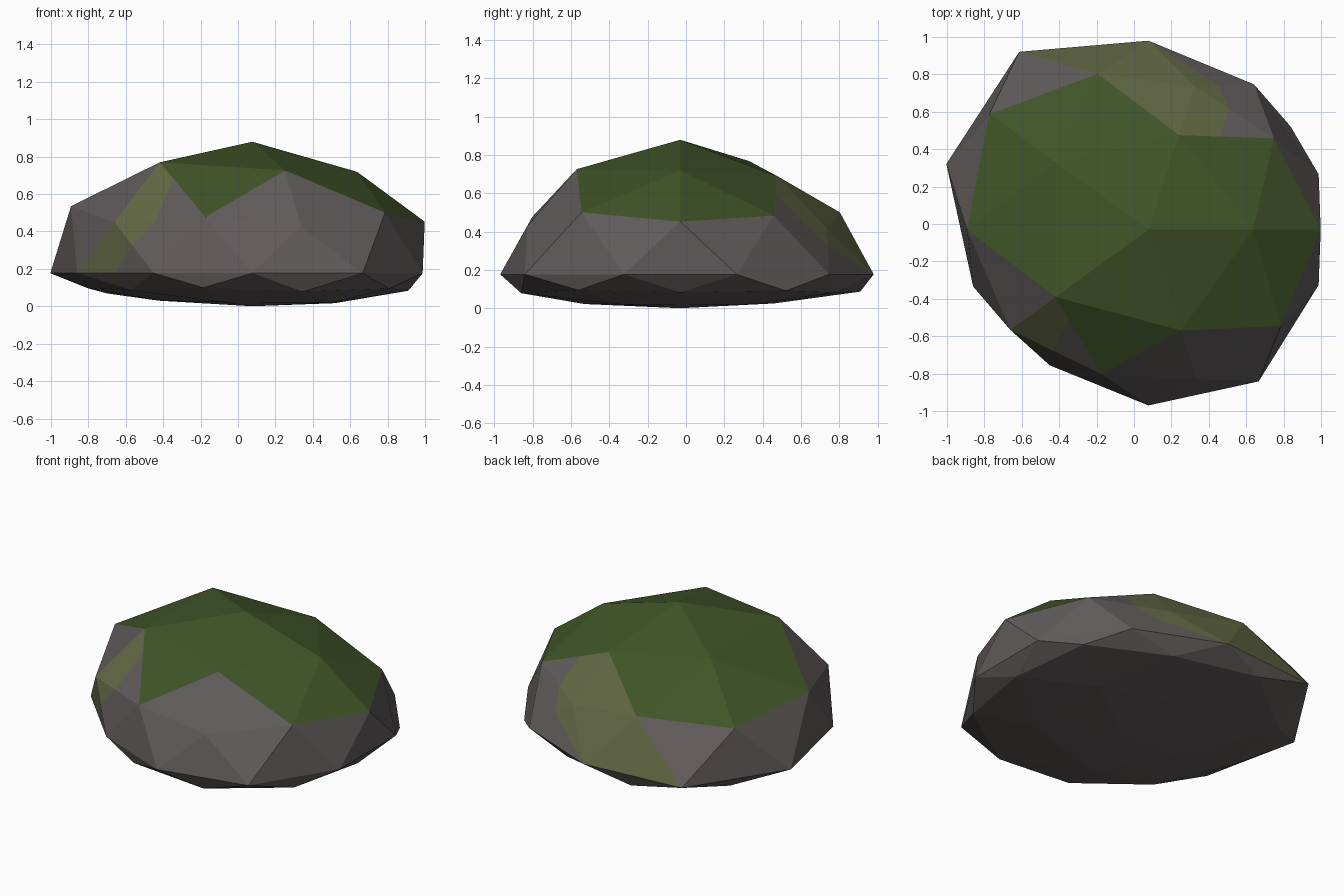
import bpy, bmesh, math
from mathutils import Vector

old = bpy.data.objects.get("Cube")
if old:
    bpy.data.objects.remove(old)


def material(name, colour):
    mat = bpy.data.materials.new(name)
    mat.use_nodes = True
    mat.diffuse_color = (*colour, 1)
    mat.node_tree.nodes["Principled BSDF"].inputs["Base Color"].default_value = (*colour, 1)
    return mat


ROCK, MOSS, LICHEN = range(3)
materials = [material("grey rock", (0.117, 0.105, 0.102)),
             material("green moss", (0.051, 0.089, 0.021)),
             material("olive lichen", (0.122, 0.138, 0.058))]

# Rings of a unit icosphere from top to bottom: height, name, bulge of each
# vertex counter-clockwise from +x
RINGS = [
    (1.0, "top", [1.175]),
    (0.851, "crown", [1.065, 1.01, 1.163, 1.165, 1.08]),
    (0.526, "brow", [0.976, 1.03, 1.14, 0.955, 1.03]),
    (0.447, "shoulder", [1.03, 0.9, 1.175, 1.02, 0.94]),
    (0, "waist", [0.957, 0.96, 1.01, 1.175, 1.136, 0.985, 0.897, 0.94, 1.003, 0.957]),
    (-0.447, "hip", [1.05, 1.105, 0.984, 0.95, 1.01]),
    (-0.526, "belly", [0.98, 1.0, 1.13, 0.95, 1.026]),
    (-0.851, "sole", [1.035, 0.98, 0.95, 1.0, 1.01]),
    (-1.0, "bottom", [0.97]),
]
CENTRE = Vector((0.077, -0.03, 0.177))
UPPER_HEIGHT, LOWER_HEIGHT = 0.598, 0.182


def angle(vert):
    if math.hypot(vert.co.x, vert.co.y) < 0.01:
        return 0
    return round(math.degrees(math.atan2(vert.co.y, vert.co.x))) % 360


# Boulder: icosphere with uneven bulges, domed above and flattened below
bm = bmesh.new()
bmesh.ops.create_icosphere(bm, subdivisions=2, radius=1)
for v in bm.verts:
    v.co.normalize()
names = {}
sites = []
for height, ring, bulges in RINGS:
    loop = sorted((v for v in bm.verts if abs(v.co.z - height) < 0.02), key=angle)
    for v, bulge in zip(loop, bulges):
        names[v] = ring + str(angle(v))
        squash = UPPER_HEIGHT if height > 0 else LOWER_HEIGHT
        sites.append((v, CENTRE + Vector((v.co.x, v.co.y, v.co.z * squash)) * bulge))
for v, site in sites:
    v.co = site

faces = {frozenset(names[v] for v in f.verts): f for f in bm.faces}
spot = {name: v.co.copy() for v, name in names.items()}


def face(text):
    return faces[frozenset(text.split())]


# Moss cap over the top, leaving three bare shoulders
mossy = ("top", "crown", "brow", "shoulder0", "shoulder144")
for corners, f in faces.items():
    f.material_index = MOSS if all(c.startswith(mossy) for c in corners) else ROCK

# Lichen faces covered completely
for text in ("crown72 shoulder72 brow108", "shoulder72 brow108 waist90",
             "brow108 waist90 waist126"):
    face(text).material_index = LICHEN


def lichen_edge(f, a, b, along, anchor):
    """Cut a face by the plane through a and b; paint the anchor's side."""
    a, b = Vector(a), Vector(b)
    normal = (b - a).cross(along).normalized()
    if (spot[anchor] - a).dot(normal) < 0:
        normal.negate()
    cut = bmesh.ops.bisect_plane(bm, geom=[f, *f.edges, *f.verts], dist=0.01,
                                 plane_co=a, plane_no=normal)
    for part in cut["geom"]:
        if isinstance(part, bmesh.types.BMFace):
            if (part.calc_center_median() - a).dot(normal) > 0:
                part.material_index = LICHEN


# Lichen outlines: a streak down the front, a rounded patch at the back
streak = [(-0.345, 0, 0.69), (-0.435, 0, 0.465), (-0.56, 0, 0.33), (-0.66, 0, 0.18)]
patch = [(0.46, 0.47, 0), (0.51, 0.61, 0), (0.45, 0.738, 0), (0.08, 0.98, 0)]
streak_faces = ["crown216 brow252 shoulder216", "shoulder216 brow252 waist234",
                "shoulder216 waist198 waist234"]
patch_faces = ["crown72 brow36 shoulder72", "shoulder72 brow36 waist54",
               "shoulder72 waist54 waist90"]
for outline, texts, along, anchor in (
        (streak, streak_faces, Vector((0, 1, 0)), "shoulder216"),
        (patch, patch_faces, Vector((0, 0, 1)), "shoulder72")):
    for text, a, b in zip(texts, outline, outline[1:]):
        lichen_edge(face(text), a, b, along, anchor)

mesh = bpy.data.meshes.new("mossy_boulder")
bm.to_mesh(mesh)
bm.free()
for mat in materials:
    mesh.materials.append(mat)
boulder = bpy.data.objects.new("mossy_boulder", mesh)
bpy.context.collection.objects.link(boulder)
